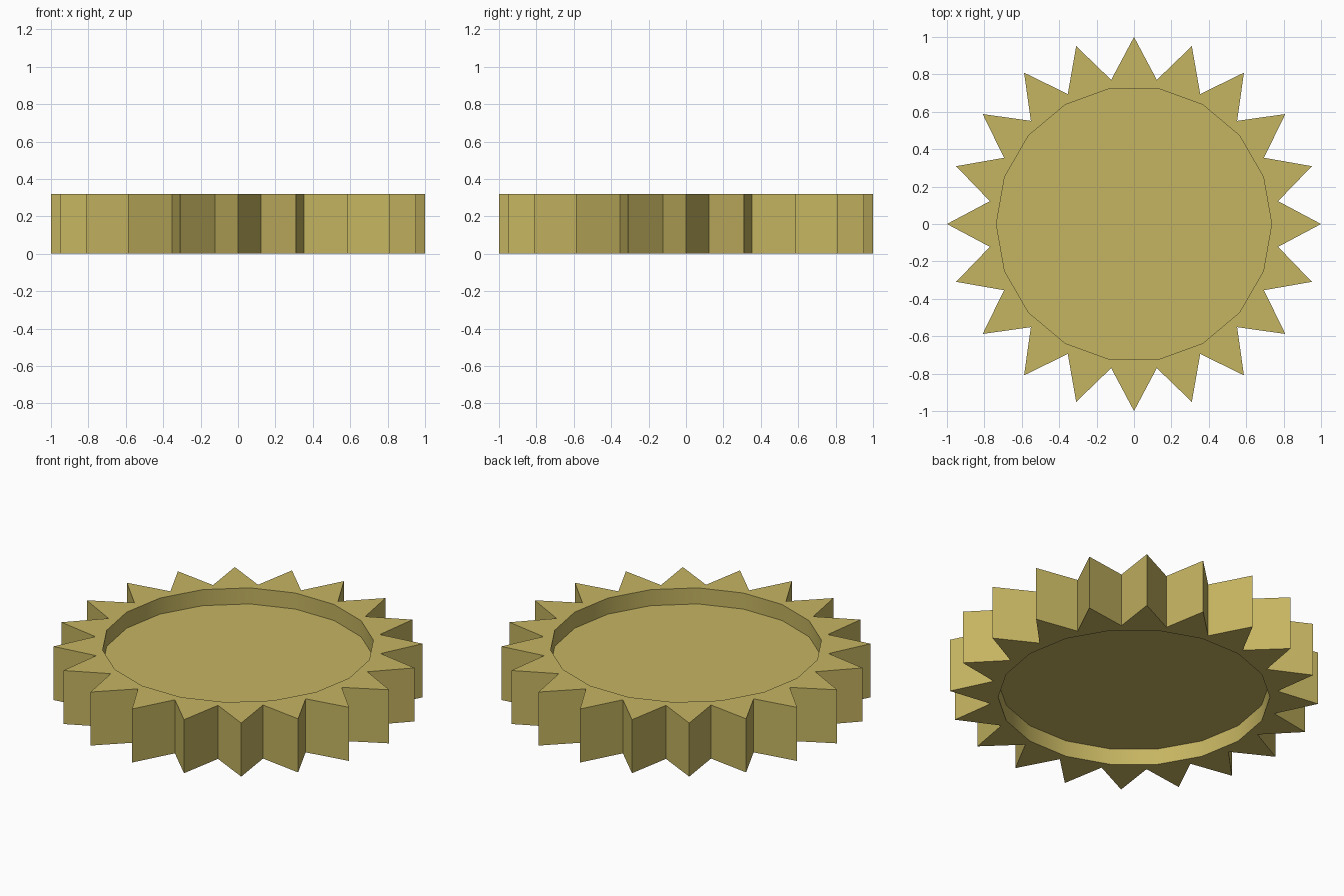
import bpy, bmesh, math

if "Cube" in bpy.data.objects:
    bpy.data.objects.remove(bpy.data.objects["Cube"])

TEETH, SIDES = 20, 18
R_TIP, R_ROOT, R_HUB = 1.0, 0.78, 0.736
HEIGHT, RECESS = 0.32, 0.096

brass = bpy.data.materials.new("brass")
brass.diffuse_color = (0.56, 0.46, 0.12, 1)
brass.use_nodes = True
brass.node_tree.nodes["Principled BSDF"].inputs["Base Color"].default_value = brass.diffuse_color


def circle_points(count, radii):
    """Points around a circle, cycling through the given radii."""
    return [(radii[i % len(radii)] * math.cos(2 * math.pi * i / count),
             radii[i % len(radii)] * math.sin(2 * math.pi * i / count))
            for i in range(count)]


def ring(bm, points, z):
    return [bm.verts.new((x, y, z)) for x, y in points]


def wall(bm, low, high, smooth=False):
    n = len(low)
    for i in range(n):
        j = (i + 1) % n
        bm.faces.new((low[i], low[j], high[j], high[i])).smooth = smooth


def edges_of(loop):
    bm_edges = []
    for a, b in zip(loop, loop[1:] + loop[:1]):
        bm_edges.append(next(e for e in a.link_edges if e.other_vert(a) == b))
    return bm_edges


bm = bmesh.new()
teeth = circle_points(TEETH * 2, (R_TIP, R_ROOT))
hub = circle_points(SIDES, (R_HUB,))

# Toothed outer wall
low, high = ring(bm, teeth, 0), ring(bm, teeth, HEIGHT)
wall(bm, low, high)

# Recess on each side: smooth wall, flat floor, flat toothed rim
for outer, z_rim, z_floor in ((low, 0, RECESS), (high, HEIGHT, HEIGHT - RECESS)):
    rim, floor = ring(bm, hub, z_rim), ring(bm, hub, z_floor)
    wall(bm, floor, rim, smooth=True)
    bm.faces.new(floor)
    rim_edges = edges_of(outer) + edges_of(rim)
    bmesh.ops.triangle_fill(bm, edges=rim_edges, use_beauty=True)

bmesh.ops.recalc_face_normals(bm, faces=bm.faces)

# Keep rims and tooth edges crisp, recess walls smooth
for e in bm.edges:
    e.smooth = len(e.link_faces) == 2 and e.calc_face_angle(0) < math.radians(30)

mesh = bpy.data.meshes.new("toothed_wheel")
bm.to_mesh(mesh)
bm.free()
mesh.materials.append(brass)
wheel = bpy.data.objects.new("toothed_wheel", mesh)
bpy.context.collection.objects.link(wheel)
